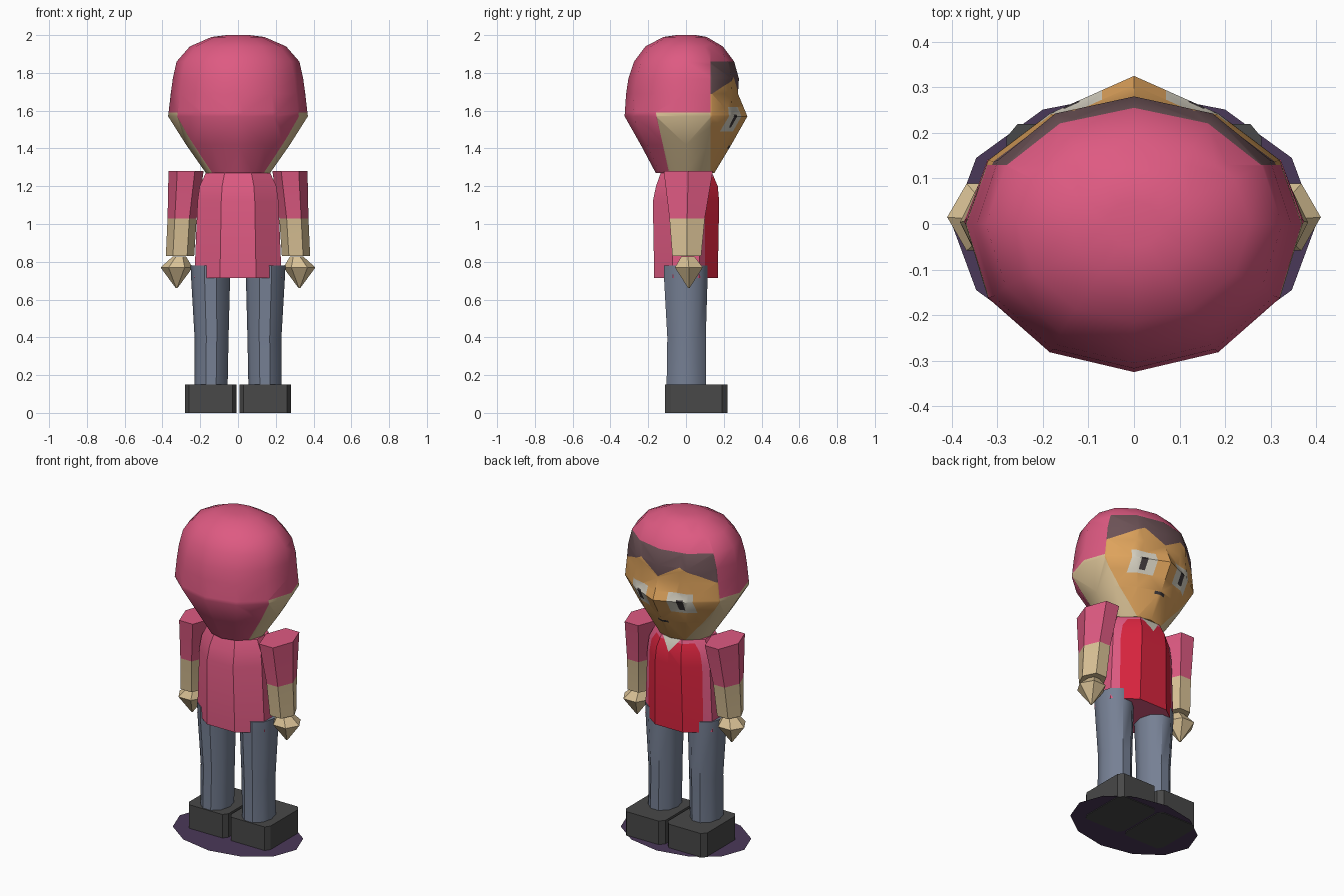
import bpy, bmesh, math
from mathutils import Vector

if "Cube" in bpy.data.objects:
    bpy.data.objects.remove(bpy.data.objects["Cube"])


def lin(c):
    c /= 255
    return c / 12.92 if c <= 0.04045 else ((c + 0.055) / 1.055) ** 2.4


def material(name, *rgb):
    m = bpy.data.materials.new(name)
    m.diffuse_color = (*[lin(c) for c in rgb], 1)
    m.use_nodes = True
    m.node_tree.nodes["Principled BSDF"].inputs["Base Color"].default_value = m.diffuse_color
    return m


PINK = material("pink", 222, 90, 130)
RED = material("red", 216, 36, 62)
SKIN = material("beige_skin", 218, 194, 150)
FACE = material("warm_face", 222, 163, 92)
HAIR = material("brown_hair", 108, 82, 86)
WHITE = material("off_white", 212, 207, 192)
DARK = material("dark_detail", 62, 56, 58)
DENIM = material("denim", 118, 128, 148)
SHOE = material("shoe_grey", 72, 72, 72)
PLUM = material("plum", 74, 56, 88)


def loft(sections, n, phase=0.0):
    """Closed loft; each section is z, cx, cy, rx, back radius, front radius."""
    bm = bmesh.new()
    rings = []
    for z, cx, cy, rx, rb, rf in sections:
        ring = []
        for i in range(n):
            a = 2 * math.pi * i / n + phase
            s = math.sin(a)
            ring.append(bm.verts.new((cx + rx * math.cos(a), cy + s * (rf if s > 0 else rb), z)))
        rings.append(ring)
    for lo, hi in zip(rings, rings[1:]):
        for i in range(n):
            j = (i + 1) % n
            bm.faces.new((lo[i], lo[j], hi[j], hi[i]))
    bm.faces.new(rings[0][::-1])
    bm.faces.new(rings[-1])
    return bm


def cut(bm, co, no, where=lambda c: True):
    """Slice the faces whose centre passes the test along a plane."""
    faces = [f for f in bm.faces if where(f.calc_center_median())]
    geom = set(faces)
    for f in faces:
        geom.update(f.edges)
        geom.update(f.verts)
    bmesh.ops.bisect_plane(bm, geom=list(geom), dist=1e-5, plane_co=co, plane_no=no)


def finish(name, bm, mats, rule=None, angle=None):
    bmesh.ops.recalc_face_normals(bm, faces=bm.faces[:])
    if rule:
        for f in bm.faces:
            f.material_index = mats.index(rule(f.calc_center_median()))
    me = bpy.data.meshes.new(name)
    bm.to_mesh(me)
    bm.free()
    for m in mats:
        me.materials.append(m)
    ob = bpy.data.objects.new(name, me)
    bpy.context.collection.objects.link(ob)
    if angle:
        bpy.ops.object.select_all(action='DESELECT')
        ob.select_set(True)
        bpy.context.view_layer.objects.active = ob
        bpy.ops.object.shade_smooth_by_angle(angle=math.radians(angle))
    return ob


# Head: lofted, with a pointed nose on the front
head = loft([(1.27, 0, 0, .17, .16, .15), (1.42, 0, 0, .275, .24, .225),
             (1.57, 0, 0, .37, .325, .28), (1.69, 0, 0, .356, .317, .275),
             (1.77, 0, 0, .345, .305, .28), (1.86, 0, 0, .325, .275, .255),
             (1.94, 0, 0, .255, .215, .195), (1.99, 0, 0, .14, .12, .11),
             (2.0, 0, 0, .06, .05, .05)], 12)
for v in head.verts:
    if abs(v.co.x) < .001 and v.co.y > 0:
        if abs(v.co.z - 1.57) < .01:
            v.co.y = .325
        elif abs(v.co.z - 1.42) < .01:
            v.co.y = .24
bmesh.ops.triangulate(head, faces=head.faces[:])

# Hood, side and face borders
cut(head, (0, .13, 0), (0, 1, 0))
cut(head, (0, 0, 1.59), (0, 0, 1), lambda c: c.y < .13)
cut(head, (0, -.16, 1.59), (0, 1, .22), lambda c: c.z < 1.59 and c.y < .13)


# Zigzag fringe
def fringe(x):
    x = abs(x)
    return 1.70 + x * .6 if x < .13 else 1.778 - (x - .13) * .5


for x in (-.13, 0, .13):
    cut(head, (x, 0, 0), (1, 0, 0), lambda c: c.y > .13 and 1.6 < c.z < 1.87)
for s in (-1, 1):
    cut(head, (0, 0, 1.70), (-.6 * s, 0, 1), lambda c: c.y > .13 and c.z > 1.6 and 0 < c.x * s < .13)
    cut(head, (.13 * s, 0, 1.778), (.5 * s, 0, 1), lambda c: c.y > .13 and c.z > 1.55 and c.x * s > .13)

# Eyes, pupils and mouth cut into the face
for z in (1.49, 1.51, 1.58, 1.62):
    cut(head, (0, 0, z), (0, 0, 1), lambda c: c.y > .13 and 1.40 < c.z < 1.75)
for x in (.07, .12, .155, .205):
    for s in (-1, 1):
        cut(head, (x * s, 0, 0), (1, 0, 0), lambda c: c.y > .13 and 1.49 < c.z < 1.62)
for z in (1.40, 1.415):
    cut(head, (0, 0, z), (0, 0, 1), lambda c: c.y > .13 and c.z < 1.49)
for x in (-.035, .035):
    cut(head, (x, 0, 0), (1, 0, 0), lambda c: c.y > .13 and 1.40 < c.z < 1.415)


def head_colour(c):
    x = abs(c.x)
    if c.y > .13 and c.z < 1.86:
        if c.z > fringe(x):
            return HAIR
        if .12 < x < .155 and 1.51 < c.z < 1.58:
            return DARK
        if .07 < x < .205 and 1.49 < c.z < 1.62:
            return WHITE
        if x < .035 and 1.40 < c.z < 1.415:
            return DARK
        return FACE
    if c.z < 1.59 and c.y + .16 + .22 * (c.z - 1.59) > 0:
        return SKIN
    return PINK


finish("head", head, [PINK, SKIN, FACE, HAIR, WHITE, DARK], head_colour, 40)

# Torso: pink jacket, red front panel, pale collar notch
torso = loft([(.715, 0, 0, .25, .182, .182), (1.12, 0, 0, .232, .19, .19),
              (1.2, 0, 0, .22, .172, .182), (1.27, 0, 0, .185, .145, .15)], 8, math.pi / 8)
cut(torso, (0, .1, 0), (0, 1, 0))
cut(torso, (0, 0, 1.25), (0, 0, 1), lambda c: c.y > .1)
cut(torso, (0, 0, 0), (1, 0, 0), lambda c: c.y > .1 and c.z > 1.1)
for s in (-1, 1):
    cut(torso, (0, 0, 1.19), (-1.3 * s, 0, 1), lambda c: c.y > .1 and c.z > 1.12 and c.x * s > 0)


def torso_colour(c):
    if c.y > .1 and .72 < c.z < 1.269:
        if c.z > 1.19 + 1.3 * abs(c.x):
            return WHITE
        return RED if c.z < 1.25 else PINK
    return PINK


finish("torso", torso, [PINK, RED, WHITE], torso_colour, 35)

for side, s in (("left", -1), ("right", 1)):
    # Sleeve and forearm
    arm = loft([(.83, .307 * s, .004, .075, .088, .088), (1.03, .296 * s, .006, .077, .108, .108),
                (1.28, .275 * s, .012, .093, .15, .15)], 6)
    finish(side + "_arm", arm, [SKIN, PINK], lambda c: PINK if c.z > 1.03 else SKIN, 20)

    # Faceted hand
    hand = loft([(.66, .325 * s, .015, .004, .004, .004), (.77, .325 * s, .015, .085, .085, .085),
                 (.828, .31 * s, .01, .035, .04, .04)], 6)
    finish(side + "_hand", hand, [SKIN])

    # Trouser leg
    leg = loft([(.14, .143 * s, 0, .088, .108, .11), (.4, .14 * s, 0, .09, .104, .11),
                (.71, .145 * s, 0, .103, .122, .12), (.78, .145 * s, 0, .106, .122, .12)], 10)
    finish(side + "_leg", leg, [DENIM], angle=40)

    # Boxy shoe with clipped corners
    plan = [(.03, -.11), (.26, -.11), (.28, -.08), (.28, .19), (.255, .22),
            (.035, .22), (.008, .19), (.008, -.08)]
    bm = bmesh.new()
    base = bm.faces.new([bm.verts.new((x * s, y, 0)) for x, y in plan])
    top = bmesh.ops.extrude_face_region(bm, geom=[base], use_keep_orig=True)["geom"]
    bmesh.ops.translate(bm, vec=Vector((0, 0, .15)),
                        verts=[g for g in top if isinstance(g, bmesh.types.BMVert)])
    finish(side + "_shoe", bm, [SHOE])

# Flat twelve-sided base disc
bm = bmesh.new()
bm.faces.new([bm.verts.new((.4 * math.cos(i * math.pi / 6), .29 * math.sin(i * math.pi / 6), .004))
              for i in range(12)])
finish("base_disc", bm, [PLUM])
